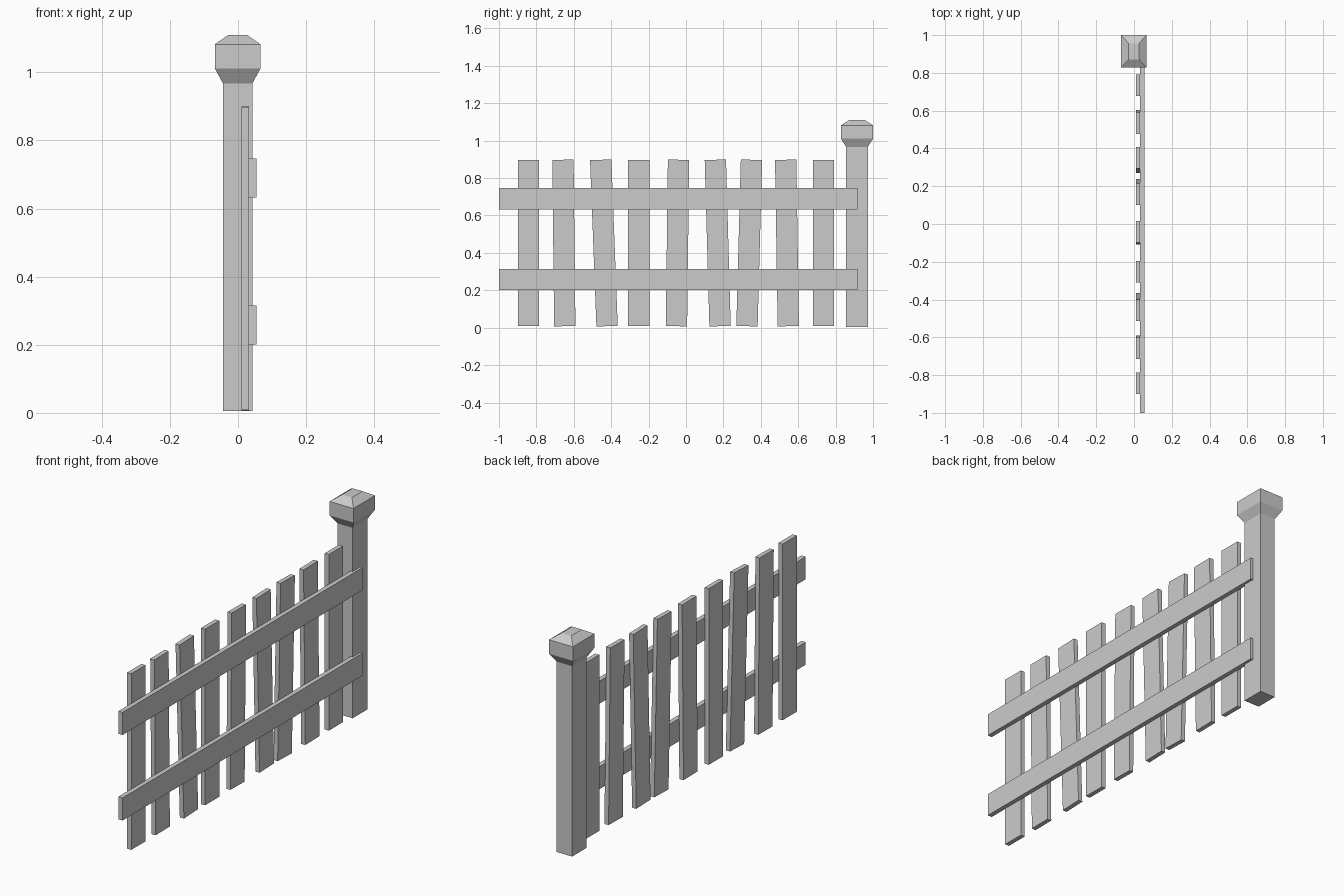
import bpy, bmesh
from math import atan2
from mathutils import Matrix

if "Cube" in bpy.data.objects:
    bpy.data.objects.remove(bpy.data.objects["Cube"])


def box(name, lo, hi, tilt=0.0):
    """Box between two corners, turned about its own centre around x."""
    size = [b - a for a, b in zip(lo, hi)]
    mid = [(a + b) / 2 for a, b in zip(lo, hi)]
    bm = bmesh.new()
    bmesh.ops.create_cube(bm, size=1, matrix=Matrix.Diagonal((*size, 1)))
    mesh = bpy.data.meshes.new(name)
    bm.to_mesh(mesh)
    bm.free()
    ob = bpy.data.objects.new(name, mesh)
    ob.location = mid
    ob.rotation_euler.x = tilt
    bpy.context.collection.objects.link(ob)
    return ob


def stacked_rings(name, centre, rings):
    """Rectangular rings (half x, half y, z) joined bottom to top and capped."""
    bm = bmesh.new()
    loops = [[bm.verts.new((centre[0] + sx * hx, centre[1] + sy * hy, z))
              for sx, sy in ((-1, -1), (1, -1), (1, 1), (-1, 1))]
             for hx, hy, z in rings]
    for a, b in zip(loops, loops[1:]):
        for i in range(4):
            j = (i + 1) % 4
            bm.faces.new((a[i], a[j], b[j], b[i]))
    bm.faces.new(loops[0][::-1])
    bm.faces.new(loops[-1])
    mesh = bpy.data.meshes.new(name)
    bm.to_mesh(mesh)
    bm.free()
    ob = bpy.data.objects.new(name, mesh)
    bpy.context.collection.objects.link(ob)
    return ob


# End post with flared cap
stacked_rings("post", (-0.001, 0.914), [
    (0.043, 0.058, 0.005),
    (0.043, 0.058, 0.967),
    (0.067, 0.086, 1.011),
    (0.067, 0.086, 1.082),
    (0.027, 0.042, 1.110),
])

# Two horizontal rails
for name, z0, z1 in (("lower_rail", 0.201, 0.315), ("upper_rail", 0.633, 0.747)):
    box(name, (0.031, -1.0, z0), (0.055, 0.916, z1))

# Pickets: y of the centre at the bottom and at the top
pickets = [(-0.842, -0.842), (-0.648, -0.658), (-0.422, -0.456),
           (-0.253, -0.253), (-0.051, -0.040), (0.182, 0.157),
           (0.326, 0.350), (0.547, 0.533), (0.735, 0.735)]
for i, (bottom, top) in enumerate(pickets, 1):
    y = (bottom + top) / 2
    box(f"picket_{i}", (0.010, y - 0.057, 0.008), (0.033, y + 0.057, 0.898),
        tilt=atan2(bottom - top, 0.89))
